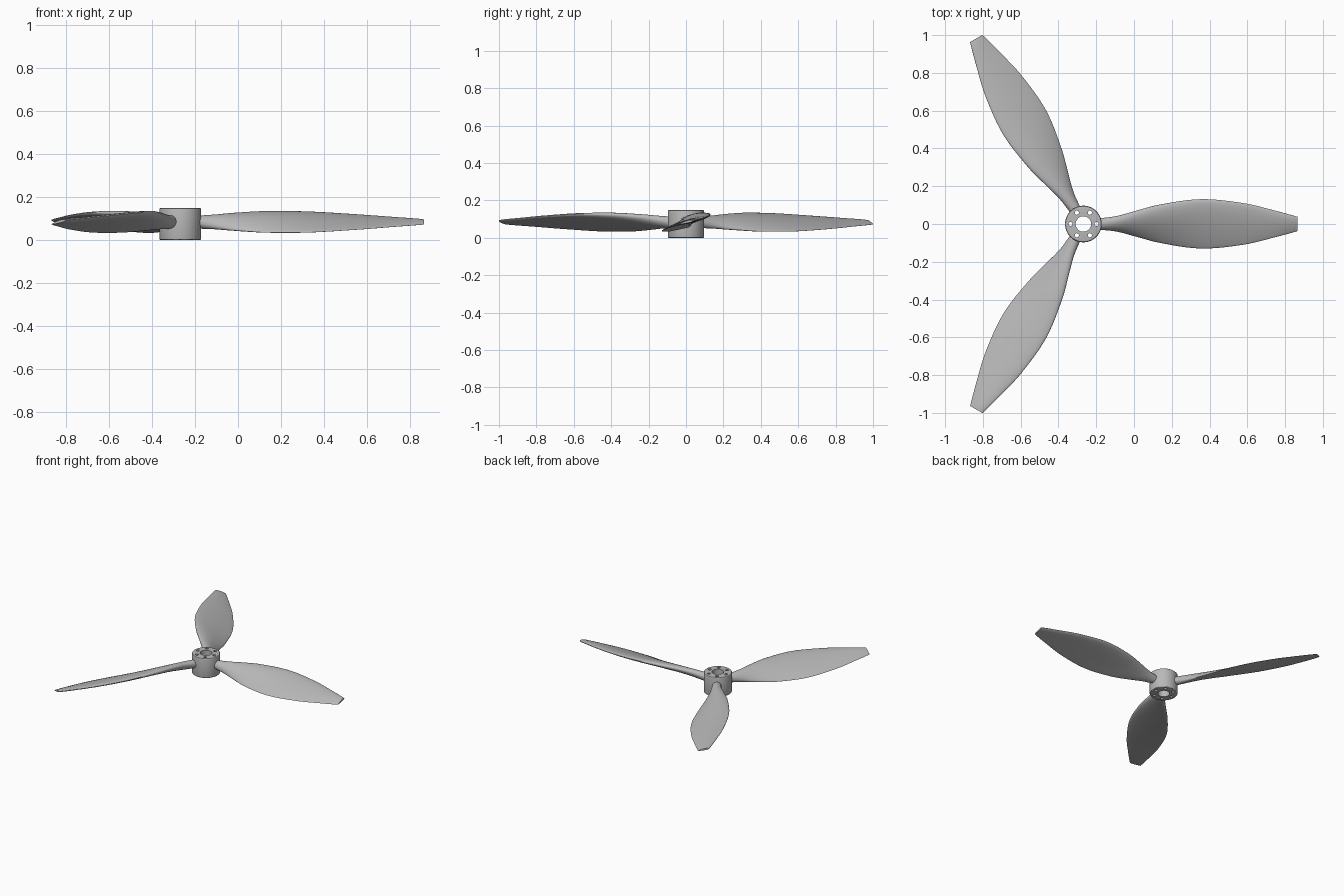
import bpy
import bmesh
from math import sin, cos, pi, radians
from mathutils import Matrix

old = bpy.data.objects.get("Cube")
if old:
    bpy.data.objects.remove(old, do_unlink=True)

HUB_X, HUB_R, HUB_H, AXIS_Z = -0.268, 0.097, 0.148, 0.083

grey = bpy.data.materials.new("satin_grey")
grey.use_nodes = True
grey.diffuse_color = (0.48, 0.48, 0.48, 1)
grey.node_tree.nodes["Principled BSDF"].inputs["Base Color"].default_value = grey.diffuse_color


def make_object(name, bm):
    bmesh.ops.recalc_face_normals(bm, faces=bm.faces)
    mesh = bpy.data.meshes.new(name)
    bm.to_mesh(mesh)
    bm.free()
    mesh.materials.append(grey)
    obj = bpy.data.objects.new(name, mesh)
    bpy.context.collection.objects.link(obj)
    return obj


def select(obj):
    bpy.ops.object.select_all(action='DESELECT')
    obj.select_set(True)
    bpy.context.view_layer.objects.active = obj


def cylinder(bm, radius, height, sides, x, y, z):
    bmesh.ops.create_cone(bm, cap_ends=True, segments=sides, radius1=radius,
                          radius2=radius, depth=height,
                          matrix=Matrix.Translation((x, y, z)))


# Hub with a softened rim
bm = bmesh.new()
cylinder(bm, HUB_R, HUB_H, 72, HUB_X, 0, HUB_H / 2)
hub = make_object("hub", bm)
bevel = hub.modifiers.new("rim", 'BEVEL')
bevel.width = 0.006
bevel.segments = 3
bevel.limit_method = 'ANGLE'

# Shaft bore and ring of bolt holes
bm = bmesh.new()
cylinder(bm, 0.041, 0.4, 48, HUB_X, 0, HUB_H / 2)
for i in range(6):
    a = i * pi / 3
    cylinder(bm, 0.011, 0.4, 20, HUB_X + 0.069 * cos(a), 0.069 * sin(a), HUB_H / 2)
cutter = make_object("hole_cutter", bm)
cutter.hide_render = True
cut = hub.modifiers.new("holes", 'BOOLEAN')
cut.operation = 'DIFFERENCE'
cut.solver = 'EXACT'
cut.object = cutter
select(hub)
for mod in ("rim", "holes"):
    bpy.ops.object.modifier_apply(modifier=mod)
bpy.data.objects.remove(cutter, do_unlink=True)
bpy.ops.object.shade_smooth_by_angle(angle=radians(30))

# Blade stations: radius, half chord, half thickness, pitch in degrees
STATIONS = [
    (0.086, 0.031, 0.030, 40),
    (0.17, 0.046, 0.027, 37),
    (0.27, 0.075, 0.024, 30),
    (0.40, 0.110, 0.021, 24.5),
    (0.62, 0.138, 0.016, 19),
    (0.85, 0.114, 0.012, 16),
    (1.00, 0.077, 0.010, 15),
    (1.105, 0.048, 0.008, 15),
    (1.134, 0.039, 0.006, 15),
]


def station_at(i, t):
    """Smoothly interpolate the blade stations (non-uniform cubic in radius)."""
    last = len(STATIONS) - 1
    p0, p1 = STATIONS[max(i - 1, 0)], STATIONS[i]
    p2, p3 = STATIONS[i + 1], STATIONS[min(i + 2, last)]
    span = p2[0] - p1[0]
    out = [p1[0] + span * t]
    for k in range(1, 4):
        m1 = (p2[k] - p0[k]) / (p2[0] - p0[0]) * span
        m2 = (p3[k] - p1[k]) / (p3[0] - p1[0]) * span
        out.append((2 * t**3 - 3 * t**2 + 1) * p1[k] + (t**3 - 2 * t**2 + t) * m1
                   + (3 * t**2 - 2 * t**3) * p2[k] + (t**3 - t**2) * m2)
    return out


def section(bm, r, chord, thick, pitch, sides=40):
    """One aerofoil ring with a round leading edge and a thin trailing edge."""
    foil = min(1, max(0, (r - 0.1) / 0.3))
    c, s = cos(radians(pitch)), sin(radians(pitch))
    ring = []
    for j in range(sides):
        a = 2 * pi * j / sides
        u = cos(a)
        v = thick * (sin(a) * (1 + 0.45 * foil * u) + 0.3 * foil * (0.5 - u * u))
        ring.append(bm.verts.new((r, chord * u * c - v * s,
                                  AXIS_Z + chord * u * s + v * c)))
    return ring


def make_blade(name, angle):
    bm = bmesh.new()
    steps = 6
    rings = [section(bm, *station_at(i, k / steps))
             for i in range(len(STATIONS) - 1) for k in range(steps)]
    rings.append(section(bm, *STATIONS[-1]))
    for a, b in zip(rings, rings[1:]):
        for j in range(len(a)):
            n = (j + 1) % len(a)
            bm.faces.new((a[j], a[n], b[n], b[j]))
    bm.faces.new(rings[0])
    bm.faces.new(rings[-1])
    bm.transform(Matrix.Translation((HUB_X, 0, 0)) @ Matrix.Rotation(angle, 4, 'Z'))
    select(make_object(name, bm))
    bpy.ops.object.shade_smooth_by_angle(angle=radians(45))


# Three blades around the hub
for name, degrees in (("left_blade", 0), ("back_blade", 120), ("front_blade", 240)):
    make_blade(name, radians(degrees))
